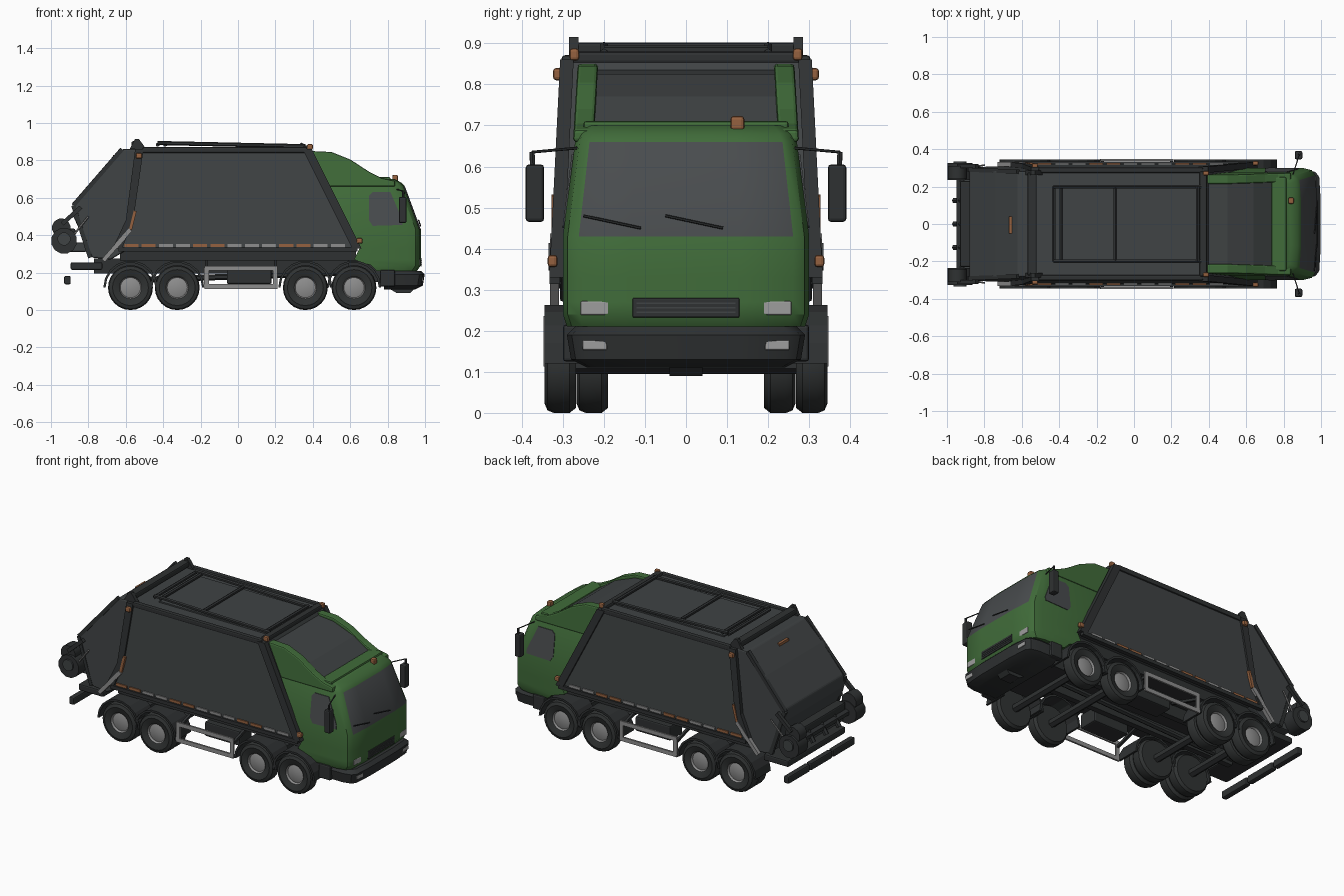
import bpy, bmesh, math
from mathutils import Vector

if "Cube" in bpy.data.objects:
    bpy.data.objects.remove(bpy.data.objects["Cube"])

# Shared sizes
FLOOR, BELT, GLASS_TOP, ROOF = .33, .43, .66, .86
SIDE, RADIUS, ARCH = .32, .12, .15
THIN, PIPE, BEAM = .007, .011, .016
made = []


def colour(name, red, green, blue):
    material = bpy.data.materials.new(name)
    material.use_nodes = True
    material.diffuse_color = (red, green, blue, 1)
    shader = material.node_tree.nodes["Principled BSDF"]
    shader.inputs["Base Color"].default_value = (red, green, blue, 1)
    return material


GREEN = colour("cab green", .052, .15, .042)
BODY = colour("body grey", .05, .056, .058)
DARK = colour("dark metal", .028, .031, .032)
TYRE = colour("tyre rubber", .03, .033, .033)
GLASS = colour("window grey", .066, .072, .076)
RIM = colour("rim grey", .27, .27, .27)
LAMP = colour("lamp grey", .34, .34, .34)
ORANGE = colour("signal orange", .3, .12, .05)


def rings(name, rows, materials, rule=lambda row, column: 0, smooth=False, soft=False):
    """Skin equal closed rings of points, cap both ends and colour faces by a rule."""
    mesh = bpy.data.meshes.new(name)
    for material in materials:
        mesh.materials.append(material)
    bm = bmesh.new()
    loops = [[bm.verts.new(point) for point in row] for row in rows]
    for i, (low, high) in enumerate(zip(loops, loops[1:])):
        for j in range(len(low)):
            k = (j + 1) % len(low)
            face = bm.faces.new((low[j], low[k], high[k], high[j]))
            face.material_index = rule(i, j)
    bm.faces.new(loops[0]).material_index = rule(0, 0)
    bm.faces.new(loops[-1]).material_index = rule(len(rows), 0)
    bmesh.ops.recalc_face_normals(bm, faces=bm.faces)
    bm.to_mesh(mesh)
    bm.free()
    part = bpy.data.objects.new(name, mesh)
    bpy.context.collection.objects.link(part)
    made.append(part)
    if smooth:
        bpy.ops.object.select_all(action='DESELECT')
        bpy.context.view_layer.objects.active = part
        part.select_set(True)
        bpy.ops.object.shade_smooth_by_angle(angle=math.radians(35))
    if soft:
        bevel = part.modifiers.new("soft edges", 'BEVEL')
        bevel.width, bevel.segments = .008, 2
    return part


def prism(name, profile, start, end, material, lean=0, soft=False):
    """Side profile (x, z) between two widths, both leaning inwards with height."""
    def outline(y):
        return [(x, y - math.copysign(lean, y) * (z - FLOOR), z) for x, z in profile]
    return rings(name, [outline(start), outline(end)], [material], soft=soft)


def box(name, centre, size, material, soft=False):
    x, y, z = centre
    length, width, height = (value / 2 for value in size)
    profile = [(x + a * length, z + b * height) for a, b in ((-1, -1), (1, -1), (1, 1), (-1, 1))]
    return prism(name, profile, y - width, y + width, material, soft=soft)


def rod(name, start, end, radius, material, sides=6):
    start, end = Vector(start), Vector(end)
    turn = (end - start).to_track_quat('Z', 'Y')
    angles = [math.tau * (i + .5) / sides for i in range(sides)]
    circle = [turn @ Vector((math.cos(a), math.sin(a), 0)) * radius for a in angles]
    return rings(name, [[tip + c for c in circle] for tip in (start, end)], [material], smooth=sides > 6)


def slant(z):
    """Leaning front edge of the load body."""
    return .65 - (z - FLOOR) / 2


def cab_back(z):
    """Follows the wheel arch low down and the load body above it."""
    if z < FLOOR:
        return .62 + math.sqrt(max(0, ARCH ** 2 - (z - RADIUS) ** 2))
    return slant(z)


def cab_front(z):
    return .98 - max(0, z - BELT) * .37


def cab_side(z):
    return .3 - max(0, z - BELT) * .13


def nose(z, back, front, width):
    """Half of a level outline with a rounded front corner, then its mirror."""
    corner = [(1, .08), (.96, .03), (.87, .01), (.45, .002)]
    half = [(back, width, z)] + [(front - depth, width * part, z) for part, depth in corner]
    return half + [(x, -y, z) for x, y, z in reversed(half)]


# Cab shell with the windscreen as part of its front
levels = [(.21, .02), (.24, 0), (.27, 0), (FLOOR, 0), (BELT, 0), (GLASS_TOP, 0), (.68, .01), (.7, .04)]
rings("cab", [nose(z, cab_back(z), cab_front(z) - inset, cab_side(z) - inset / 2) for z, inset in levels],
      [GREEN, GLASS], lambda row, column: int(row == 4 and column in (3, 4, 5)), smooth=True)
rings("front_bumper", [nose(z, .78, 1 - inset, .29 - inset)
                       for z, inset in ((.11, .05), (.13, .01), (.19, 0), (.21, .02))], [DARK], smooth=True)
prism("bumper_spoiler", [(.8, .12), (.85, .09), (.92, .09), (.95, .12)], -.04, .04, DARK)
box("engine_block", (.74, 0, .22), (.3, .36, .14), DARK)
box("beacon", (.84, .125, .705), (.03, .034, .036), ORANGE, soft=True)

# Sloping panel and lip of the roof fairing
prism("fairing_panel", [(slant(.835), .835), (.5, .825), (.64, .77), (.74, .7), (.74, .66), (slant(.66), .66)],
      -.23, .23, BODY)
box("fairing_lip", (.775, 0, .693), (.08, .5, .036), GREEN, soft=True)

# Grille and wipers
box("grille", (cab_front(0) - .002, 0, .256), (THIN, .26, .048), DARK, soft=True)
for row in (-1, 0, 1):
    box("grille_slat", (cab_front(0) + .002, 0, .256 + row * PIPE), (THIN / 2, .24, THIN / 2), BODY)
for y in (-.25, -.05):
    rod("wiper", (cab_front(.48) + .004, y, .48), (cab_front(.45) + .004, y + .14, .45), THIN / 2, DARK)

# Load body, tailgate and roof
prism("load_body", [(slant(FLOOR), FLOOR), (slant(ROOF), ROOF), (-.52, ROOF), (-.58, .48), (-.64, FLOOR)],
      -SIDE, SIDE, BODY, lean=.05, soft=True)
prism("tailgate", [(-.5, ROOF), (-.62, ROOF), (-.74, .74), (-.88, .57), (-.88, .5), (-.78, .28), (-.68, .27),
                   (-.58, FLOOR)], -.305, .305, BODY, lean=.04, soft=True)
box("roof_lid", (-.02, 0, ROOF), (.76, .4, BEAM), BODY)
box("rear_roof_beam", (-.545, 0, .885), (.05, .55, .035), DARK, soft=True)
box("front_roof_beam", (.37, 0, .865), (.04, .56, .03), DARK, soft=True)
for x in (-.43, -.39, -.1, .34):
    rod("roof_crossbar", (x, -.2, .884), (x, .2, .884), PIPE, DARK)
rod("tailgate_marker", (-.66, -.05, .82), (-.66, .04, .82), PIPE, ORANGE, sides=4)

# Chassis and bin lift
box("subframe", (0, 0, .3), (1.26, .54, .07), DARK)
box("rear_platform", (-.81, 0, .235), (.17, .56, .04), DARK, soft=True)
rod("driveshaft", (-.57, 0, .16), (.6, 0, .2), BEAM, DARK)
box("lift_beam", (-.9, 0, .4), (.06, .46, .07), DARK, soft=True)
box("hopper_sill", (-.86, 0, .335), (.1, .5, .05), BODY, soft=True)
rod("lift_shaft", (-.93, -.3, .37), (-.93, .3, .37), .022, DARK)
for column in (-1, 0, 1):
    rod("lift_tine", (-.9, column / 8, .42), (-.96, column / 8, FLOOR), BEAM, DARK)
    box("rear_guard_bar", (-.912, column * .22, .16), (.035, .21, .045), DARK, soft=True)

# Everything from here on is built on the left and mirrored at the end
centre_count = len(made)


def wheel(name, x, inner, width=.077):
    tread = [(.1, .8), (.35, .75), (.45, .7), (.5, .85), (.57, .9), (.8, 1), (.95, .9), (1, .7), (1, .2), (.9, 0)]
    angles = [math.tau * i / 24 for i in range(24)]
    rings(name, [[(x + RADIUS * r * math.cos(a), inner + width * depth, RADIUS * (1 + r * math.sin(a)))
                  for a in angles] for r, depth in tread],
          [TYRE, RIM], lambda row, column: int(row < 3), smooth=True)


def mudguard(x):
    angles = [math.pi * i / 9 for i in range(10)]
    over = [(x + .145 * math.cos(a), RADIUS + .145 * math.sin(a)) for a in angles]
    under = [(x + .133 * math.cos(a), RADIUS + .133 * math.sin(a)) for a in reversed(angles)]
    prism("mudguard", over + under, .2, .345, DARK)


# Running gear, with twin tyres at the rear
for x in (-.575, -.325, .36, .62):
    wheel("wheel", x, .268)
    if x < 0:
        wheel("inner_wheel", x, .19)
    rod("axle", (x, 0, RADIUS), (x, .29, RADIUS), .025, DARK)
    mudguard(x)
box("chassis_rail", (-.02, .1, .235), (1.5, .035, .08), DARK)
box("tank", (.06, .18, .185), (.24, .12, .09), DARK, soft=True)

# Open side guard
for z in (.126, .224):
    box("guard_rail", (.015, .342, z), (.39, PIPE, .025), RIM)
for x in (-.168, .2):
    box("guard_post", (x, .342, .175), (.025, PIPE, .1), RIM)
    rod("guard_bracket", (x, .34, .2), (x, .12, .27), PIPE, DARK, sides=4)

# Cab sides, lamps and mirrors
window = [(.7, .48), (.7, .61), (.72, .63), (.815, .63), (.88, .48), (.88, .455), (.72, .45)]
prism("door_window", window, .309, .316, GLASS, lean=.126)
prism("fairing_wing", [(slant(.85), .85), (.5, .845), (.6, .805), (.7, .74), (.77, .705), (.84, .69),
                       (.84, .66), (slant(.66), .66)], .245, .295, GREEN, lean=.06, soft=True)
box("headlight", (.971, .222, .255), (THIN, .07, .034), LAMP, soft=True)
box("fog_lamp", (.987, .222, .165), (THIN, .06, .024), LAMP, soft=True)
box("mirror", (.88, .368, .535), (.04, .045, .14), DARK, soft=True)
rod("mirror_arm", (.85, .265, .645), (.885, .375, .635), THIN / 2, DARK)
rod("mirror_stay", (.885, .375, .635), (.88, .368, .47), THIN, DARK)
box("cab_step", (.8, .28, .17), (.08, .04, .09), DARK, soft=True)

# Body frame
prism("front_post", [(slant(z) + shift, z) for z, shift in
                     ((ROOF, -.04), (ROOF, .01), (FLOOR, .01), (FLOOR, -.04))], .3, .333, DARK, lean=.05)
prism("rear_post", [(-.55, ROOF), (-.505, ROOF), (-.56, .48), (-.62, FLOOR), (-.67, FLOOR), (-.6, .48)],
      .29, .331, DARK, lean=.05)
box("top_rail", (-.07, .288, .855), (.88, .03, .032), DARK, soft=True)
box("sill_rail", (0, SIDE, .325), (1.28, .026, .022), DARK)
rod("roof_rail", (-.43, .2, .893), (.36, .2, .876), PIPE, DARK)
prism("roof_horn", [(-.58, ROOF), (-.55, .915), (-.53, .915), (-.49, ROOF)], .262, .285, DARK)

# Reflective strip along the sill
for i in range(13):
    box("reflector", (-.57 + i * .092, SIDE + .002, .346), (.075, THIN, BEAM),
        ORANGE if i % 9 in (0, 1, 4, 5) else RIM)

# Tailgate edges, struts and bin lift arms
rod("tailgate_edge", (-.62, .28, ROOF), (-.88, .29, .56), BEAM, DARK, sides=4)
rod("lower_edge", (-.88, .29, .56), (-.79, .295, .28), BEAM, DARK, sides=4)
rod("pale_strut", (-.72, SIDE, .265), (-.575, SIDE, BELT), BEAM, RIM, sides=4)
rod("strut_marker", (-.575, SIDE, BELT), (-.55, SIDE, .53), PIPE, ORANGE, sides=4)
rod("lift_drum", (-.93, .235, .37), (-.93, .325, .37), .07, DARK, sides=12)
rod("upper_drum", (-.945, .24, .44), (-.945, .31, .44), .05, DARK, sides=12)
rod("drum_cap", (-.93, SIDE, .38), (-.93, .335, .38), .035, BODY, sides=12)
rod("lift_arm", (-.94, .31, .46), (-.84, .31, .55), BEAM, DARK, sides=4)
rod("lift_ram", (-.88, .3, .4), (-.8, .315, .5), PIPE / 2, RIM)

# Signal lamps
for name, centre in (("front_lamp", (.385, .272, .873)), ("rear_lamp", (-.53, .312, .825)),
                     ("sill_lamp", (.65, .325, .37))):
    box(name, centre, (.032, .024, .03), ORANGE, soft=True)

# Mirror the left parts across to the right
for part in made[centre_count:]:
    mirror = part.modifiers.new("other side", 'MIRROR')
    mirror.use_axis = (False, True, False)
